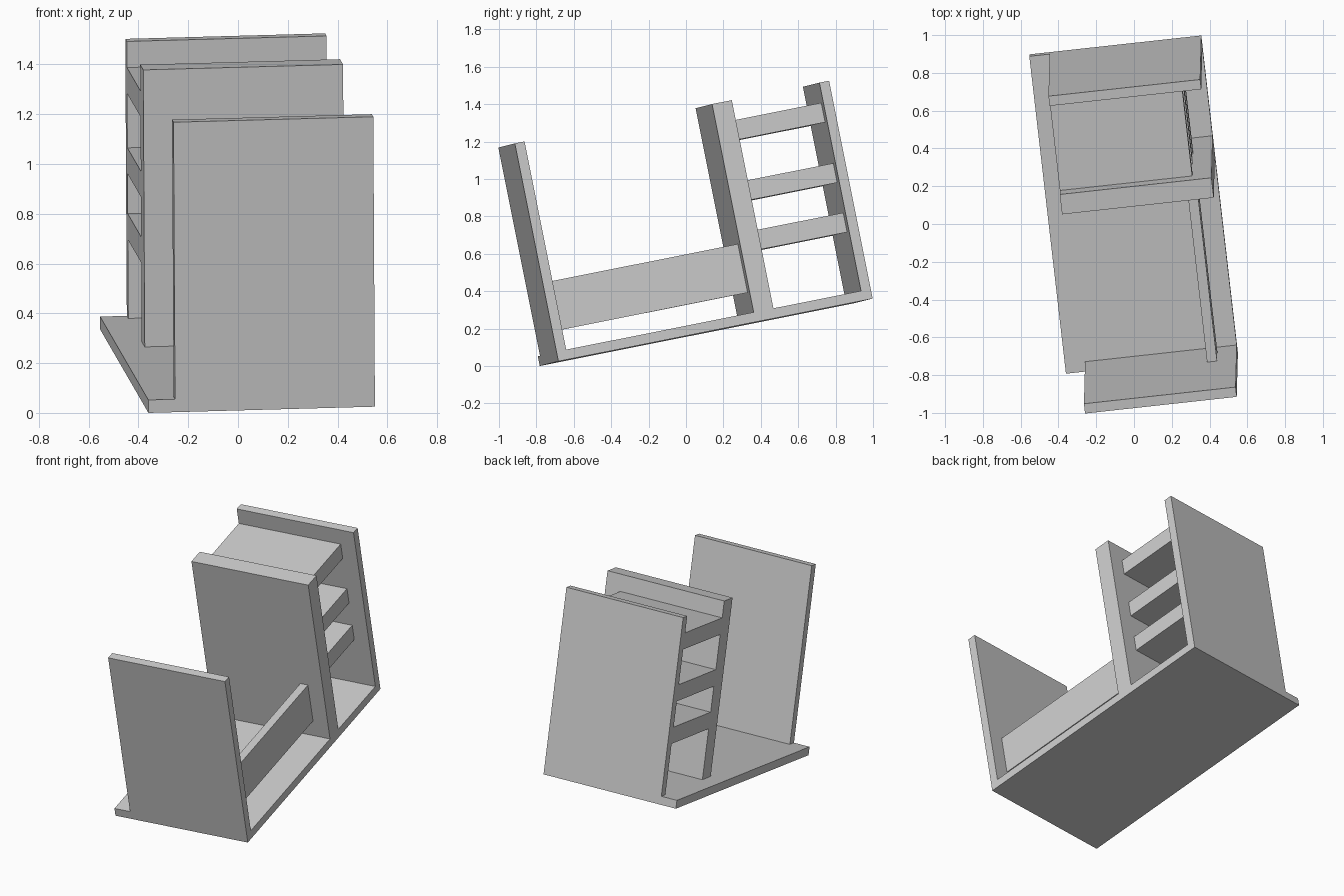
import bpy
from mathutils import Vector, Matrix

if "Cube" in bpy.data.objects:
    bpy.data.objects.remove(bpy.data.objects["Cube"])

# Tilted local frame: u = width, v = depth, w = height
origin = Vector((-0.36, -0.782, 0.0))
u = Vector((0.91, 0.10, 0.025)).normalized()
v = Vector((-0.19, 1.68, 0.335))
v = (v - u * v.dot(u)).normalized()
w = u.cross(v)
frame = Matrix((u, v, w)).transposed().to_4x4()
frame.translation = origin


def board(name, us, vs, ws):
    """Flat box spanning the given local ranges."""
    bpy.ops.mesh.primitive_cube_add(size=1)
    ob = bpy.context.object
    ob.name = name
    ranges = (us, vs, ws)
    centre = Vector([(a + b) / 2 for a, b in ranges])
    size = Vector([b - a for a, b in ranges])
    ob.data.transform(frame @ Matrix.Translation(centre) @ Matrix.Diagonal((*size, 1)))
    return ob


W, D, H, T = 0.916, 1.724, 1.188, 0.053
LEFT = 0.108          # panels sit back from the left edge of the base
INNER = 0.813         # right end of shelves and cross board
MID = (1.082, 1.19)   # depth range of the thick middle panel

# Base plate
board("base", (0, W), (0, D), (0, T))

# Upright panels
board("front_panel", (LEFT, W), (0, T), (0, H))
board("middle_panel", (LEFT, W), MID, (T, H))
board("back_panel", (LEFT, W), (D - T, D), (0, H))

# Cross board between front and middle panels
board("cross_board", (INNER - T, INNER), (T, MID[0]), (0.163, 0.428))

# Shelves between middle and back panels
for i, top in enumerate((0.482, 0.752, 1.081)):
    board(f"shelf_{i + 1}", (LEFT, INNER), (MID[1], D - T), (top - 0.106, top))
